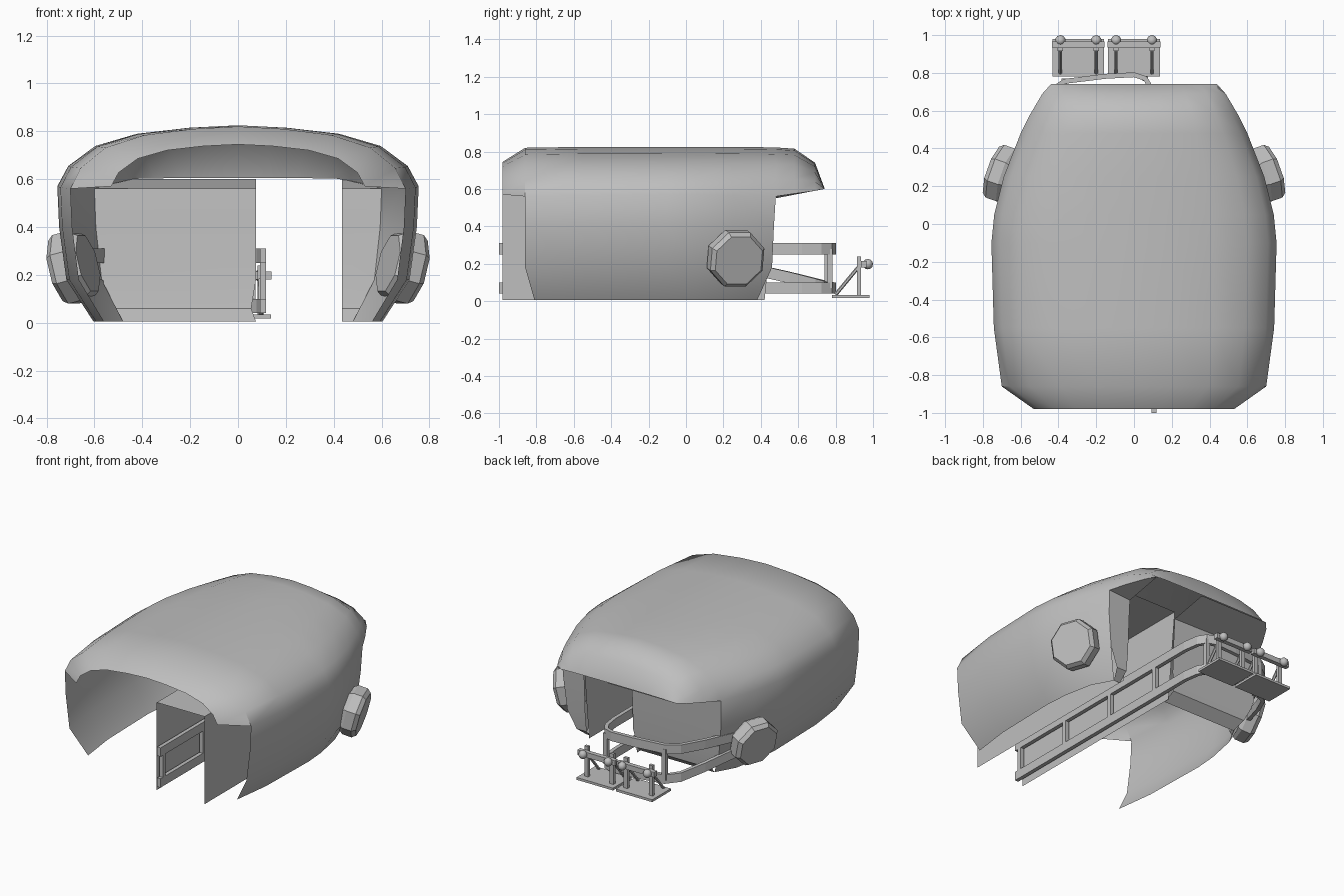
import bpy, bmesh, math
from mathutils import Vector

if "Cube" in bpy.data.objects:
    bpy.data.objects.remove(bpy.data.objects["Cube"])

grey = bpy.data.materials.new("plain grey")
grey.diffuse_color = (0.52, 0.52, 0.52, 1)
grey.use_nodes = True
grey.node_tree.nodes["Principled BSDF"].inputs["Base Color"].default_value = grey.diffuse_color


def finish(name, bm, smooth=False, recalc=True):
    if recalc:
        bmesh.ops.recalc_face_normals(bm, faces=bm.faces)
    me = bpy.data.meshes.new(name)
    bm.to_mesh(me)
    bm.free()
    me.materials.append(grey)
    ob = bpy.data.objects.new(name, me)
    bpy.context.collection.objects.link(ob)
    if smooth:
        bpy.ops.object.select_all(action='DESELECT')
        ob.select_set(True)
        bpy.context.view_layer.objects.active = ob
        bpy.ops.object.shade_smooth_by_angle(angle=math.radians(40))
    return ob


def grid(bm, rows):
    vs = [[bm.verts.new(p) for p in r] for r in rows]
    for a, b in zip(vs, vs[1:]):
        for i in range(len(a) - 1):
            bm.faces.new((a[i], a[i + 1], b[i + 1], b[i]))


def sheet(name, polys):
    bm = bmesh.new()
    for p in polys:
        bm.faces.new([bm.verts.new(q) for q in p])
    return finish(name, bm, recalc=False)


def box(bm, lo, hi):
    r = bmesh.ops.create_cube(bm, size=1)
    for v in r['verts']:
        v.co = Vector([(l + h) / 2 + c * (h - l) for l, h, c in zip(lo, hi, v.co)])


def strut(bm, a, b, r, n=6):
    a, b = Vector(a), Vector(b)
    d = b - a
    m = d.to_track_quat('Z', 'Y').to_matrix().to_4x4()
    m.translation = (a + b) / 2
    bmesh.ops.create_cone(bm, segments=n, radius1=r, radius2=r, depth=d.length,
                          cap_ends=True, matrix=m)


# Shell: rings of (y, half width, roof height, shoulder height)
rings = [(-.98, .53, .745, .57), (-.86, .70, .82, .56), (-.55, .742, .825, .565),
         (-.1, .755, .825, .57), (.05, .74, .825, .57), (.25, .69, .825, .565),
         (.48, .60, .822, .56), (.58, .55, .815, .575), (.69, .485, .74, .59),
         (.74, .44, .605, .60)]
arch = [(1, 0), (.94, .33), (.79, .66), (.56, .86), (.27, .96), (0, 1)]
full = arch + [(-u, v) for u, v in arch[-2::-1]]
bm = bmesh.new()
grid(bm, [[(u * w, y, e + v * (t - e)) for u, v in full] for y, w, t, e in rings])

# Side walls below the shoulder, from the second ring to the back wall
wall = [(1, None, 0, 0), (.99, .4, 0, -.01), (.95, .18, 0, -.02), (.80, .005, .05, -.1)]
for s in (1, -1):
    rows = []
    for i, (y, w, t, e) in enumerate(rings[1:7]):
        rows.append([(s * k * w, y + (f if i == 0 else b if i == 5 else 0),
                      e if z is None else z) for k, z, f, b in wall])
    grid(bm, rows)
bmesh.ops.remove_doubles(bm, verts=bm.verts, dist=.001)
finish("outer_shell", bm, True)

# Back wall and the soffit under the rear overhang, split by the passage
L, R = .075, .435
for side, inner, s in (("left", L, -1), ("right", R, 1)):
    bm = bmesh.new()
    grid(bm, [[(s * .60, .48, .56), (inner, .48, .56)],
              [(s * .594, .47, .4), (inner, .47, .4)],
              [(s * .57, .46, .18), (inner, .46, .18)],
              [(s * .51, .445, .06), (inner - .02 * (s < 0), .445, .06)],
              [(s * .48, .38, .005), (inner, .38, .005)]])
    ob = finish(side + "_back_wall", bm, True, False)
    ys = [(s * .60, .48, .56), (s * .55, .58, .575), (s * .485, .69, .59), (s * .44, .74, .60),
          (inner, .74, .60), (inner, .48, .55)]
    sheet(side + "_soffit", [ys if s < 0 else ys[::-1]])

# Passage running front to back
sheet("passage", [
    [(L, -.98, .005), (L, .42, .005), (L, .48, .6), (L, -.98, .6)],
    [(R, -.98, .6), (R, .48, .6), (R, .42, .005), (R, -.98, .005)],
    [(L, -.98, .6), (R, -.98, .6), (R, .48, .6), (L, .48, .6)]])

# Eight-sided discs through both side walls
for name, s in (("left_disc", -1), ("right_disc", 1)):
    bm = bmesh.new()
    m = Vector((s * .90, .32, -.24)).to_track_quat('Z', 'Y').to_matrix().to_4x4()
    c = Vector((s * .695, .265, .23))
    rows = []
    for r, h in ((.001, -.075), (.13, -.075), (.16, -.03), (.16, .03),
                 (.14, .055), (.001, .055)):
        rows.append([c + m.to_3x3() @ Vector((r * math.cos(a), r * math.sin(a), h))
                     for a in [math.tau * (i + .5) / 8 for i in range(9)]])
    grid(bm, rows)
    bmesh.ops.remove_doubles(bm, verts=bm.verts, dist=.003)
    finish(name, bm)


# Twin guide rails: along the passage, round the back and into the left disc
def rail(name, path, zs, half):
    bm = bmesh.new()
    pts = [Vector((x, y, z)) for (x, y), z in zip(path, zs)]
    rows = []
    for i, p in enumerate(pts):
        t = pts[min(i + 1, len(pts) - 1)] - pts[max(i - 1, 0)]
        n = Vector((t.y, -t.x, 0)).normalized() * .013
        u = Vector((0, 0, half))
        rows.append([p + n + u, p - n + u, p - n - u, p + n - u, p + n + u])
    grid(bm, rows)
    bmesh.ops.remove_doubles(bm, verts=bm.verts, dist=.0005)
    bmesh.ops.holes_fill(bm, edges=[e for e in bm.edges if e.is_boundary])
    finish(name, bm)


path = [(.105, -1), (.105, .62), (.09, .72), (.06, .77), (0, .79), (-.15, .782),
        (-.37, .755), (-.45, .70), (-.53, .56), (-.62, .36)]
rail("upper_rail", path, [.28] * 10, .03)
rail("lower_rail", path, [.07] * 6 + [.075, .09, .125, .17], .03)

# Uprights between the rails
bm = bmesh.new()
for y in (-.96, -.53, -.1, .33):
    box(bm, (.092, y - .015, .07), (.118, y + .015, .28))
for x, y in ((.06, .77), (-.37, .755)):
    box(bm, (x - .014, y - .014, .07), (x + .014, y + .014, .28))
finish("rail_uprights", bm)

# Two rear foot plates, each with posts, braces, a crossbar and round knobs
for name, cx in (("left", -.295), ("right", -.0)):
    bm = bmesh.new()
    box(bm, (cx - .137, .78, .018), (cx + .137, .98, .034))
    box(bm, (cx - .14, .935, .18), (cx + .14, .965, .215))
    for dx in (-.095, .095):
        x = cx + dx
        box(bm, (x - .014, .915, .03), (x + .014, .935, .24))
        strut(bm, (x, .80, .035), (x, .92, .18), .01)
    finish(name + "_foot_plate", bm)
    bm = bmesh.new()
    for dx in (-.095, .095):
        r = bmesh.ops.create_uvsphere(bm, u_segments=10, v_segments=6, radius=.028)
        bmesh.ops.translate(bm, verts=r['verts'], vec=(cx + dx, .972, .198))
    finish(name + "_knobs", bm, True)
